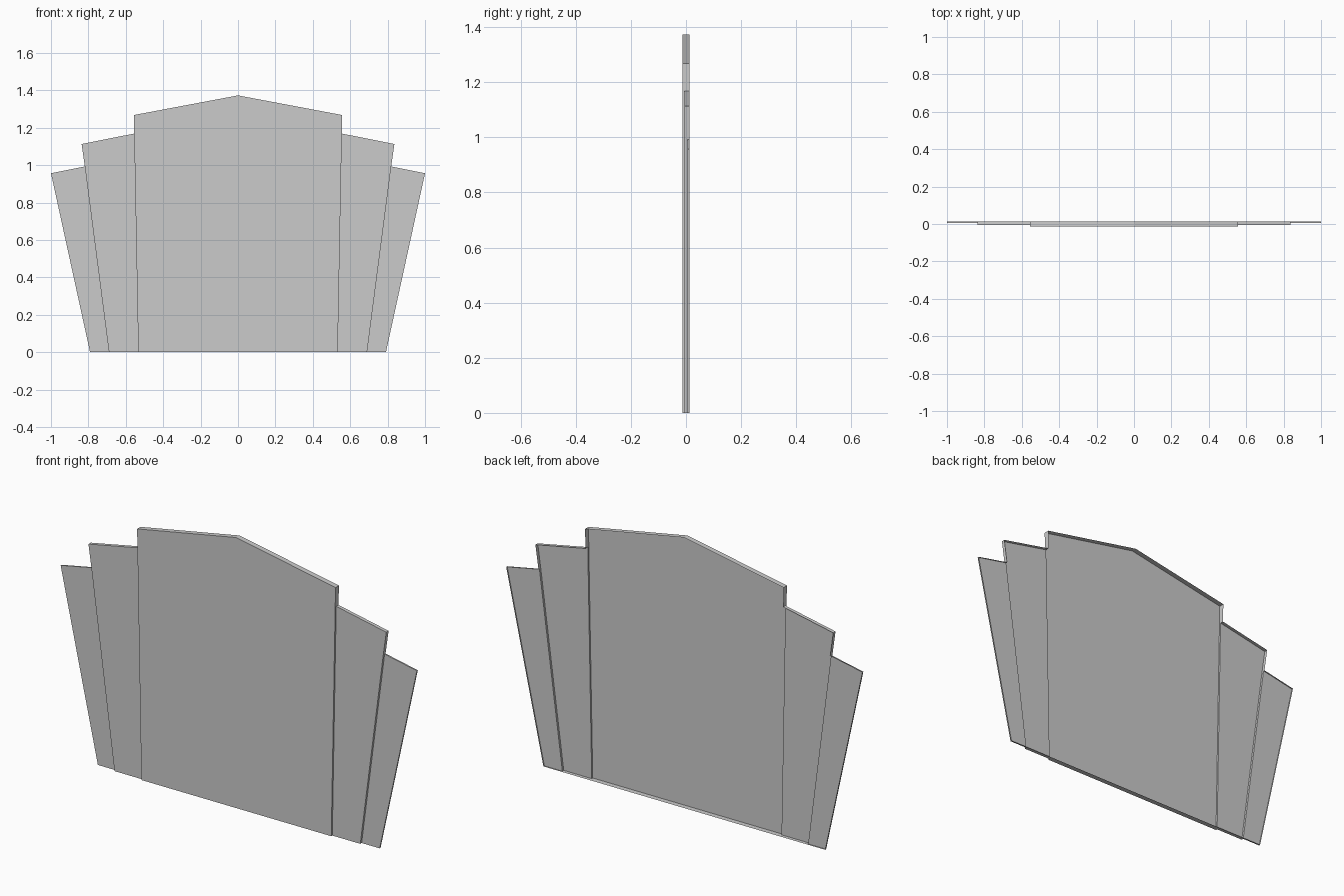
import bpy, bmesh

if "Cube" in bpy.data.objects:
    bpy.data.objects.remove(bpy.data.objects["Cube"])

# front plane of each stepped layer, and the shared open back
CENTRE, INNER, OUTER, BACK = -0.0135, -0.005, 0.006, 0.0135


def panel(name, front, outline, mirror=False):
    """Open-backed panel. Outline is counter-clockwise from the front;
    each point is (x, z, y reached by the wall on the edge that starts there)."""
    bm = bmesh.new()
    bm.faces.new([bm.verts.new((x, front, z)) for x, z, _ in outline])
    for (ax, az, depth), (bx, bz, _) in zip(outline, outline[1:] + outline[:1]):
        if depth is not None:
            bm.faces.new([bm.verts.new(p) for p in (
                (ax, front, az), (ax, depth, az), (bx, depth, bz), (bx, front, bz))])
    bmesh.ops.remove_doubles(bm, verts=bm.verts, dist=1e-5)
    mesh = bpy.data.meshes.new(name)
    bm.to_mesh(mesh)
    bm.free()
    obj = bpy.data.objects.new(name, mesh)
    bpy.context.collection.objects.link(obj)
    if mirror:
        mod = obj.modifiers.new("mirror", 'MIRROR')
        mod.use_mirror_merge = False
    return obj


# tall gabled middle panel: lower side walls stop at the wings behind
panel("centre_panel", CENTRE, [
    (-0.533, 0, BACK), (0.533, 0, INNER), (0.555, 1.169, BACK),
    (0.557, 1.268, BACK), (0, 1.373, BACK), (-0.557, 1.268, BACK),
    (-0.555, 1.169, INNER)])

# flared wings, stepping back on both sides
panel("inner_wing", INNER, [
    (0.533, 0, BACK), (0.69, 0, OUTER), (0.819, 0.993, BACK),
    (0.836, 1.113, BACK), (0.555, 1.169, None)], mirror=True)

panel("outer_wing", OUTER, [
    (0.69, 0, BACK), (0.791, 0, BACK), (1.0, 0.957, BACK),
    (0.819, 0.993, None)], mirror=True)
